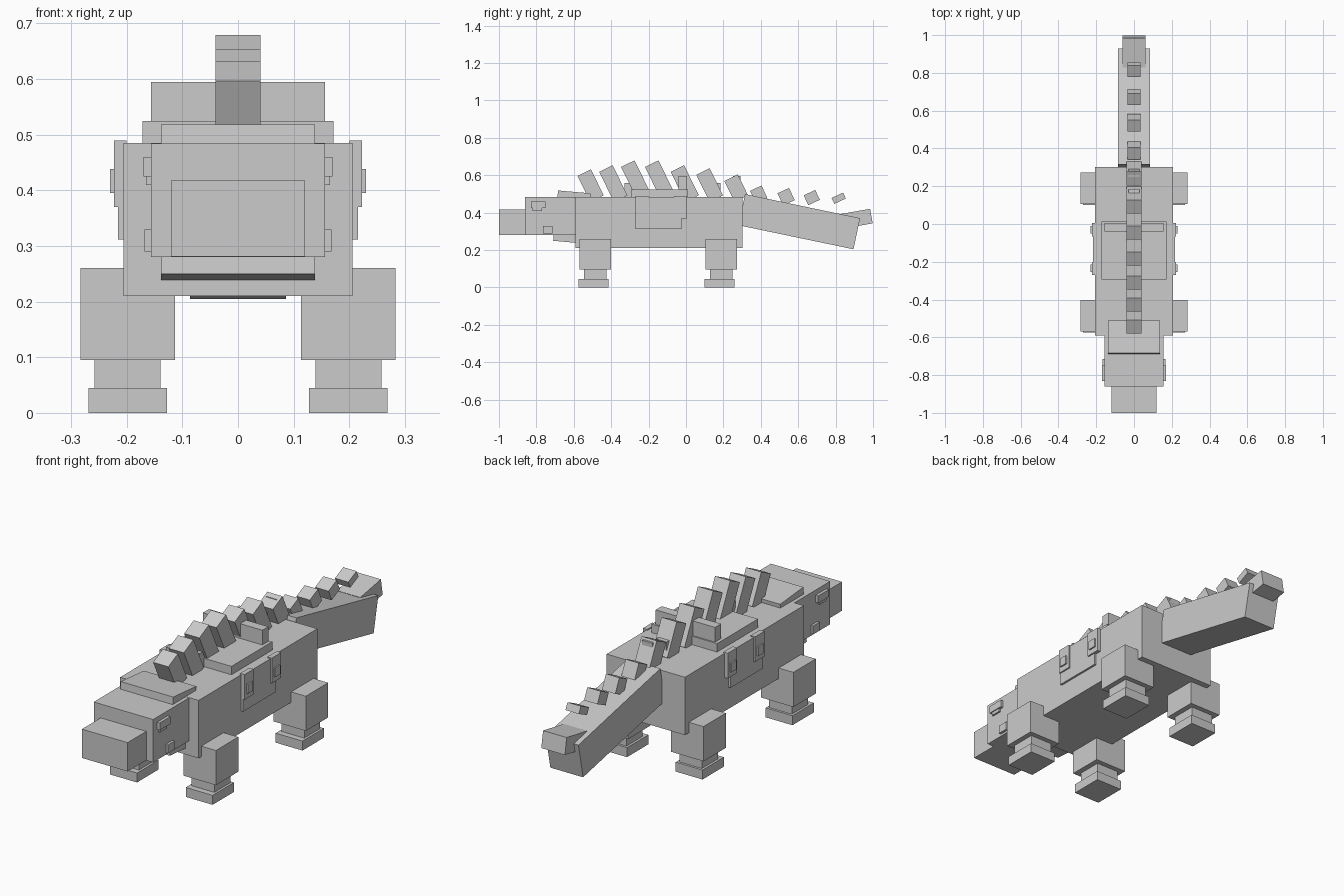
import bpy
from math import radians, sin, cos
from mathutils import Matrix

cube = bpy.data.objects.get("Cube")
if cube:
    bpy.data.objects.remove(cube)

grey = bpy.data.materials.new("plain_grey")
grey.use_nodes = True
colour = (0.6, 0.6, 0.6, 1)
grey.diffuse_color = colour
grey.node_tree.nodes["Principled BSDF"].inputs["Base Color"].default_value = colour


def block(name, centre, size, tilt=0):
    """Box of a given size, tilted about the x axis."""
    bpy.ops.mesh.primitive_cube_add(size=1)
    ob = bpy.context.object
    ob.name = ob.data.name = name
    ob.data.transform(Matrix.Diagonal((*size, 1)))
    ob.location = centre
    ob.rotation_euler.x = radians(tilt)
    ob.data.materials.append(grey)
    return ob


def box(name, x, y, z):
    """Upright box from (low, high) ranges."""
    ranges = (x, y, z)
    return block(name, [(a + b) / 2 for a, b in ranges], [b - a for a, b in ranges])


def middle(name, half, y, z):
    return box(name, (-half, half), y, z)


def pair(name, x, y, z):
    box("left_" + name, x, y, z)
    box("right_" + name, (-x[1], -x[0]), y, z)


def hung(name, half, y, z, length, depth, tilt):
    """Tilted box placed by the middle of its top face."""
    a = radians(tilt)
    centre = (0, y + sin(a) * depth / 2, z - cos(a) * depth / 2)
    return block(name, centre, (half * 2, length, depth), tilt)


# Body and head
middle("body", 0.206, (-0.59, 0.302), (0.21, 0.485))
middle("head", 0.156, (-0.86, -0.58), (0.28, 0.484))
middle("snout", 0.12, (-1, -0.85), (0.281, 0.418))
hung("head_crest", 0.138, -0.597, 0.511, 0.175, 0.036, -5)
hung("throat", 0.138, -0.62, 0.302, 0.17, 0.06, -5)

# Eyes and cheek plates
pair("eye", (0.15, 0.17), (-0.83, -0.75), (0.425, 0.46))
pair("eye_lower", (0.15, 0.165), (-0.82, -0.77), (0.41, 0.43))
pair("cheek_plate", (0.15, 0.168), (-0.765, -0.715), (0.29, 0.33))

# Legs
for end, y in (("front", -0.486), ("back", 0.189)):
    pair(end + "_leg", (0.113, 0.283), (y - 0.084, y + 0.084), (0.095, 0.26))
    pair(end + "_ankle", (0.139, 0.258), (y - 0.06, y + 0.06), (0.04, 0.1))
    foot = y - 0.009
    pair(end + "_foot", (0.128, 0.269), (foot - 0.08, foot + 0.08), (0, 0.045))

# Saddle with back rest, side flaps and buckles
middle("saddle", 0.172, (-0.295, 0.012), (0.48, 0.525))
middle("saddle_back", 0.156, (-0.04, 0.005), (0.52, 0.595))
pair("saddle_flap", (0.2, 0.216), (-0.27, -0.025), (0.312, 0.485))
for end, y in (("front", -0.235), ("back", -0.03)):
    pair(end + "_strap", (0.2, 0.223), (y - 0.035, y + 0.035), (0.37, 0.49))
    pair(end + "_buckle", (0.21, 0.23), (y - 0.02, y + 0.02), (0.395, 0.438))

# Tail
hung("tail", 0.086, 0.623, 0.435, 0.628, 0.17, -11.8)
hung("tail_tip", 0.062, 0.907, 0.407, 0.157, 0.079, 10)

# Spines along the back, leaning forward
back_spines = [(-0.544, 0.614), (-0.428, 0.636), (-0.311, 0.662), (-0.183, 0.662),
               (-0.046, 0.636), (0.091, 0.62), (0.241, 0.587)]
for i, (y, z) in enumerate(back_spines):
    hung(f"back_spine_{i + 1}", 0.04, y, z, 0.08, (z - 0.475) / cos(radians(26)), 26)

# Smaller spines on the tail
tail_spines = [(0.373, 0.531, 0.075), (0.52, 0.518, 0.072),
               (0.66, 0.507, 0.058), (0.809, 0.493, 0.035)]
for i, (y, z, depth) in enumerate(tail_spines):
    hung(f"tail_spine_{i + 1}", 0.035, y, z, 0.068, depth, 25)

# Small upright pegs between the spines
for i, (y, z) in enumerate([(-0.31, 0.56), (0.165, 0.56), (0.272, 0.595)]):
    middle(f"peg_{i + 1}", 0.028, (y - 0.02, y + 0.02), (0.48, z))
